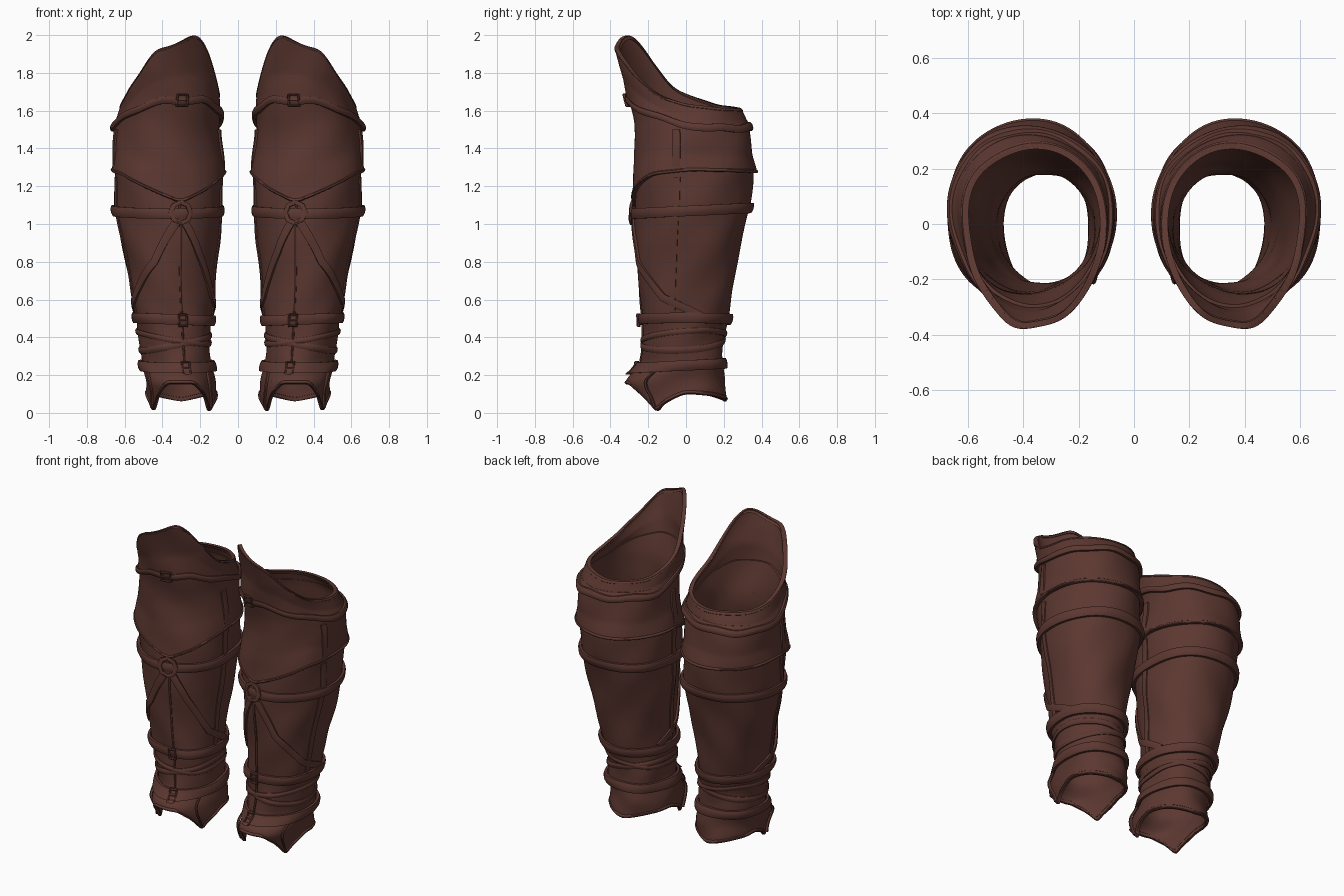
import bpy, bmesh
from math import sin, cos, pi, hypot, copysign

cube = bpy.data.objects.get("Cube")
if cube:
    bpy.data.objects.remove(cube, do_unlink=True)

leather = bpy.data.materials.new("dark_brown_leather")
leather.use_nodes = True
BROWN = (0.108, 0.039, 0.030, 1)
leather.diffuse_color = BROWN
bsdf = leather.node_tree.nodes["Principled BSDF"]
bsdf.inputs["Base Color"].default_value = BROWN
bsdf.inputs["Roughness"].default_value = 0.8

# Leg outline by height: z, inner x, outer x, front y, back y
LEG = [(0.0, .115, .48, -.25, .205), (.12, .115, .49, -.30, .215), (.18, .12, .49, -.335, .21),
       (.23, .14, .50, -.235, .20), (.40, .145, .52, -.23, .195), (.50, .14, .54, -.235, .22),
       (.70, .13, .575, -.25, .255), (.90, .10, .62, -.265, .295), (1.1, .085, .65, -.27, .34),
       (1.28, .09, .655, -.275, .355), (1.45, .105, .655, -.26, .34), (1.54, .105, .645, -.265, .325),
       (1.6, .10, .625, -.28, .295), (1.66, .10, .61, -.295, .27), (1.72, .105, .60, -.315, .25),
       (1.8, .115, .58, -.34, .23), (2.0, .135, .52, -.395, .20)]
FRONT = -0.2          # angle of the shin line, measured from straight ahead
STEPS = 112


def lerp_table(table, t):
    if t <= table[0][0]:
        return table[0][1:]
    for p, q in zip(table, table[1:]):
        if t <= q[0]:
            f = (t - p[0]) / (q[0] - p[0])
            return [u + (v - u) * f for u, v in zip(p[1:], q[1:])]
    return table[-1][1:]


def curve(points):
    """Smoothed height as a function of angle."""
    def f(a):
        return sum(lerp_table(points, a + d)[0] for d in (-.08, 0, .08)) / 3
    return f


def surface(a, z, off):
    """Point on the leg at an angle and height, pushed outward by off."""
    rows = [lerp_table(LEG, z + d) for d in (-.025, 0, .025)]
    xi, xo, yf, yb = [sum(c) / 3 for c in zip(*rows)]
    # soft folds in the leather, strongest round the ankle
    fold = .004 * sin(3 * a + 9 * z) + .003 * sin(5 * a - 17 * z)
    fold += .005 * sin(34 * z + 2 * sin(2 * a)) * max(0, 1 - z / .6)
    off += fold
    # the knee guard bulges toward the outer side of the front
    turn = .28 * max(0, cos(a)) * min(1, max(0, (z - 1.55) / .25))
    s, c = sin(a), cos(a - turn)
    return ((xi + xo) / 2 + ((xo - xi) / 2 + off) * copysign(abs(s) ** .95, s),
            (yf + yb) / 2 - ((yb - yf) / 2 + off) * copysign(abs(c) ** .95, c), z)


def sweep(name, sections, closed):
    """Skin closed cross-sections, once for each leg."""
    for side, sign in (("left", 1), ("right", -1)):
        bm = bmesh.new()
        rings = [[bm.verts.new((sign * x, y, z)) for x, y, z in sec] for sec in sections]
        n = len(rings[0])
        pairs = list(zip(rings, rings[1:]))
        if closed:
            pairs.append((rings[-1], rings[0]))
        else:
            bm.faces.new(rings[0])
            bm.faces.new(rings[-1])
        for r, q in pairs:
            for j in range(n):
                k = (j + 1) % n
                bm.faces.new((r[j], r[k], q[k], q[j]))
        bmesh.ops.recalc_face_normals(bm, faces=bm.faces)
        mesh = bpy.data.meshes.new(side + "_" + name)
        bm.to_mesh(mesh)
        bm.free()
        mesh.materials.append(leather)
        ob = bpy.data.objects.new(side + "_" + name, mesh)
        bpy.context.collection.objects.link(ob)
        bpy.ops.object.select_all(action='DESELECT')
        ob.select_set(True)
        bpy.context.view_layer.objects.active = ob
        bpy.ops.object.shade_smooth_by_angle(angle=.7)


def band(name, low, high, offset, thick, rows):
    """Wrap-round layer between two edges; offset runs from low to high edge."""
    sections = []
    for i in range(STEPS):
        a = -pi + 2 * pi * i / STEPS
        lo, hi = low(a), high(a)
        ts = [j / rows for j in range(rows + 1)]
        outer = [surface(a, lo + (hi - lo) * t, offset(t)) for t in ts]
        inner = [surface(a, lo + (hi - lo) * t, offset(t) - thick) for t in reversed(ts)]
        sections.append(outer + inner)
    sweep(name, sections, True)


def hoop(name, mid, width, off, thick=.015):
    band(name, lambda a: mid(a) - width / 2, lambda a: mid(a) + width / 2,
         lambda t: off - .006 * abs(2 * t - 1) ** 3, thick, 4)


def strip(name, path, width, off, closed=False, sub=10, thick=.016):
    """Flat strap laid along (angle, height) points on the leg."""
    pts = []
    count = len(path) if closed else len(path) - 1
    for i in range(count):
        p, q = path[i], path[(i + 1) % len(path)]
        pts += [(p[0] + (q[0] - p[0]) * k / sub, p[1] + (q[1] - p[1]) * k / sub) for k in range(sub)]
    if not closed:
        pts.append(path[-1])
    sections, n, r = [], len(pts), .27
    for i, (a, z) in enumerate(pts):
        p = pts[(i - 1) % n] if closed else pts[max(i - 1, 0)]
        q = pts[(i + 1) % n] if closed else pts[min(i + 1, n - 1)]
        da, dz = (q[0] - p[0]) * r, q[1] - p[1]
        length = hypot(da, dz)
        na, nz = -dz / length * width / 2 / r, da / length * width / 2
        sections.append([surface(a + na, z + nz, off - .004), surface(a, z, off),
                         surface(a - na, z - nz, off - .004),
                         surface(a - na, z - nz, off - thick), surface(a + na, z + nz, off - thick)])
    sweep(name, sections, closed)


# Edge heights round the leg
hem = curve([(-pi, .06), (-2.3, .09), (-1.7, .1), (-1.2, .045), (-.95, -.005), (-.75, .08), (-.4, .15),
             (.4, .15), (.75, .08), (.95, .0), (1.2, .045), (1.7, .1), (2.3, .09), (pi, .06)])
rim = curve([(-pi, 1.61), (-2.2, 1.63), (-1.7, 1.68), (-1.4, 1.73), (-1.1, 1.84), (-.85, 1.95),
             (-.6, 2.0), (-.4, 1.995), (.1, 1.945), (.45, 1.925), (.65, 1.87), (.85, 1.79),
             (1.2, 1.68), (1.6, 1.635), (2.2, 1.615), (pi, 1.61)])
knee_edge = curve([(-pi, 1.51), (-1.9, 1.53), (-1.3, 1.6), (-.7, 1.65), (.1, 1.65),
                   (.7, 1.6), (1.3, 1.53), (1.9, 1.5), (pi, 1.51)])
cuff_edge = curve([(-pi, 1.27), (-1.5, 1.27), (-1.0, 1.22), (FRONT, 1.11),
                   (.9, 1.26), (1.5, 1.28), (pi, 1.27)])

# Layers of leather
band("lower_gaiter", hem, lambda a: 1.5, lambda t: .0, .014, 60)
band("calf_cuff", cuff_edge, lambda a: knee_edge(a) + .04,
     lambda t: .02 - .014 * min(1, t * 3), .02, 18)
band("knee_guard", knee_edge, rim, lambda t: .018 - .014 * min(1, t * 2.5), .016, 18)
hoop("rim_roll", lambda a: rim(a) - .009, .018, .007, .02)

# Encircling straps
hoop("knee_strap", lambda a: knee_edge(a) + .005 + .006 * sin(7 * a), .04, .028)
hoop("cuff_trim", lambda a: cuff_edge(a) + .008, .018, .024)
hoop("calf_strap", lambda a: 1.07 - .015 * cos(a), .055, .022)
hoop("upper_ankle_strap", lambda a: .495 + .008 * sin(a), .055, .025)
hoop("ankle_wrap", lambda a: .37 - .04 * sin(a + .3), .035, .011)
hoop("crossed_ankle_wrap", lambda a: .40 + .035 * sin(a - .5), .03, .012)
hoop("lower_ankle_strap", lambda a: .25 - .012 * cos(a), .055, .025)
hoop("hem_trim", lambda a: hem(a) + .012, .018, .006)

# Crossed shin straps meeting at a ring
strip("outer_shin_strap", [(FRONT, 1.05), (.33, .8), (1.1, .61), (1.95, .51)], .04, .016)
strip("inner_shin_strap", [(FRONT, 1.05), (-.6, .85), (-1.2, .62), (-1.9, .51)], .04, .016)
ring = [(FRONT + .17 * sin(k * pi / 4), 1.06 + .055 * cos(k * pi / 4)) for k in range(8)]
strip("shin_ring", ring, .022, .032, True, 3)

# Buckles on the front of the straps
for label, z, off in (("knee", 1.655, .038), ("upper_ankle", .49, .034), ("lower_ankle", .24, .034)):
    frame = [(FRONT + u * .09, z + v * .03) for u, v in ((-1, -1), (1, -1), (1, 1), (-1, 1))]
    strip(label + "_buckle", frame, .012, off, True, 4)
    strip(label + "_buckle_pin", [(FRONT - .08, z), (FRONT + .1, z)], .01, off, False, 3)

# Raised seams down the shin and both sides
strip("shin_seam", [(FRONT, .2), (FRONT, 1.14)], .014, .01, False, 50)
for label, a in (("outer", 1.3), ("inner", -1.45)):
    strip(label + "_side_seam", [(a, .5), (a, 1.25)], .035, .01, False, 30)
    strip(label + "_cuff_seam", [(a, 1.3), (a, 1.5)], .035, .02, False, 10)

# Loose lace ends hanging at the hem corners
for label, a in (("outer", .98), ("inner", -.98)):
    strip(label + "_lace", [(a * 1.05, .24), (a * .95, .12), (a, .03)], .014, .018, False, 6)
